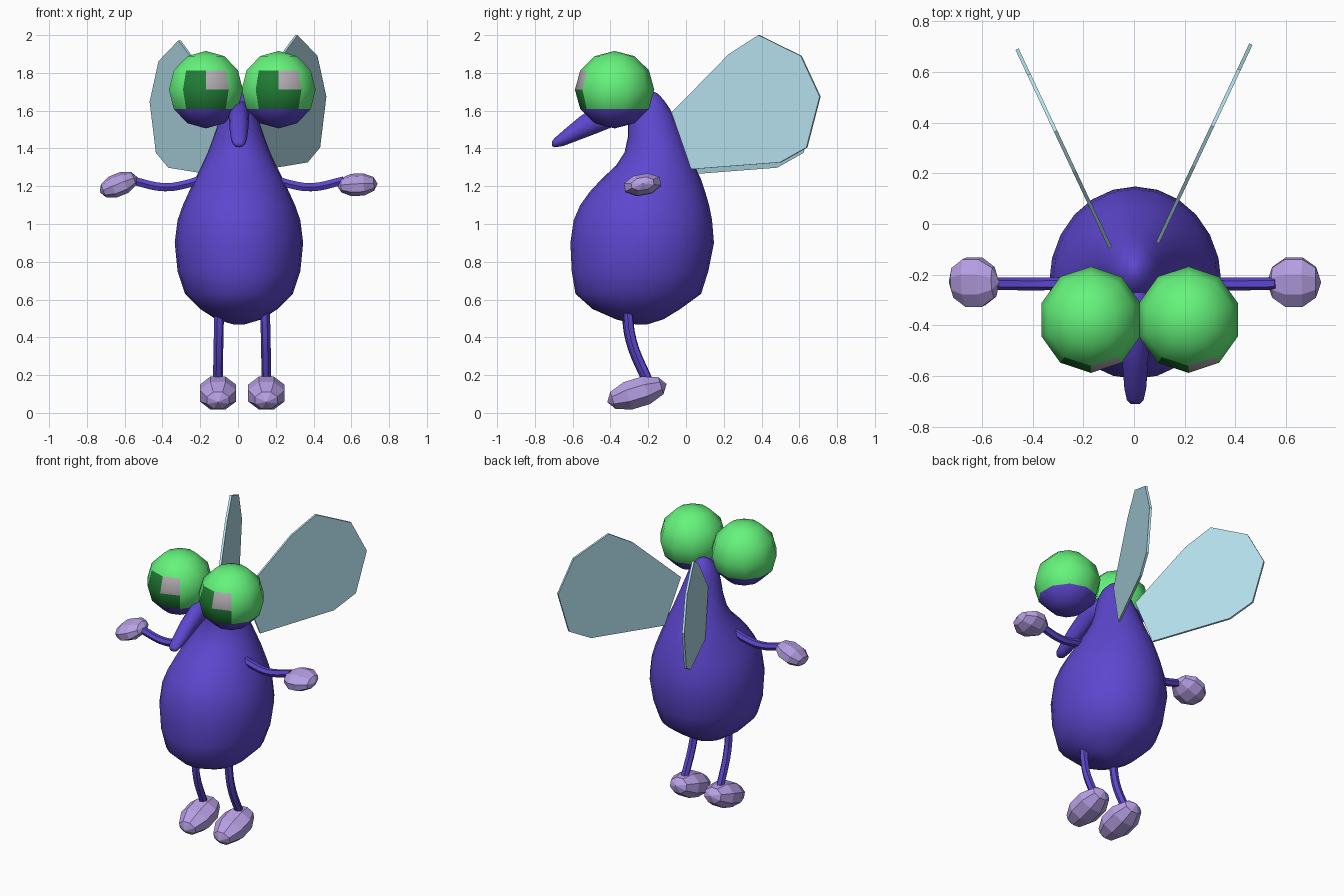
import bpy, bmesh
from math import sin, cos, pi, radians
from mathutils import Matrix, Vector, Euler

if "Cube" in bpy.data.objects:
    bpy.data.objects.remove(bpy.data.objects["Cube"])


def material(name, rgb):
    m = bpy.data.materials.new(name)
    m.diffuse_color = (*rgb, 1)
    m.use_nodes = True
    m.node_tree.nodes["Principled BSDF"].inputs["Base Color"].default_value = m.diffuse_color
    return m


PURPLE = material("purple", (0.11, 0.062, 0.62))
GREEN = material("green", (0.13, 0.9, 0.2))
DARK = material("dark_green", (0.015, 0.2, 0.035))
GREY = material("glint_grey", (0.45, 0.42, 0.45))
LILAC = material("lilac", (0.47, 0.35, 0.78))
SKY = material("pale_blue", (0.46, 0.75, 0.85))


def finish(name, bm, mats, smooth=False):
    bmesh.ops.recalc_face_normals(bm, faces=bm.faces[:])
    for f in bm.faces:
        f.smooth = smooth
    me = bpy.data.meshes.new(name)
    bm.to_mesh(me)
    bm.free()
    for m in mats:
        me.materials.append(m)
    ob = bpy.data.objects.new(name, me)
    bpy.context.collection.objects.link(ob)
    return ob


def loft(name, rings, mat):
    """Skin a list of vertex-position rings and close both ends."""
    bm = bmesh.new()
    vs = [[bm.verts.new(p) for p in ring] for ring in rings]
    n = len(vs[0])
    for a, b in zip(vs, vs[1:]):
        for i in range(n):
            j = (i + 1) % n
            bm.faces.new((a[i], a[j], b[j], b[i]))
    bm.faces.new(vs[0])
    bm.faces.new(vs[-1])
    return finish(name, bm, [mat], True)


# Pear-shaped body: z, front y, back y, half width
body = [(0.467, -0.26, -0.21, 0.025), (0.495, -0.37, -0.12, 0.12),
        (0.55, -0.495, -0.03, 0.205), (0.63, -0.585, 0.08, 0.285),
        (0.75, -0.605, 0.118, 0.325), (0.90, -0.612, 0.148, 0.34),
        (1.02, -0.595, 0.138, 0.325), (1.10, -0.56, 0.122, 0.297),
        (1.17, -0.51, 0.102, 0.265), (1.24, -0.445, 0.078, 0.232),
        (1.31, -0.37, 0.045, 0.197), (1.38, -0.325, 0.015, 0.165),
        (1.46, -0.308, -0.02, 0.135), (1.54, -0.308, -0.052, 0.108),
        (1.61, -0.295, -0.085, 0.085), (1.66, -0.265, -0.12, 0.06),
        (1.69, -0.225, -0.15, 0.03), (1.70, -0.20, -0.17, 0.01)]
loft("body", [[(0.005 + w * cos(2 * pi * i / 24),
                (f + b) / 2 + (b - f) / 2 * sin(2 * pi * i / 24), z)
               for i in range(24)] for z, f, b, w in body], PURPLE)

# Drooping nose: y, bottom z, top z, half width
nose = [(-0.25, 1.53, 1.65, 0.05), (-0.36, 1.525, 1.655, 0.055),
        (-0.46, 1.485, 1.635, 0.054), (-0.56, 1.447, 1.57, 0.05),
        (-0.65, 1.413, 1.495, 0.043), (-0.695, 1.406, 1.455, 0.033),
        (-0.71, 1.413, 1.437, 0.018)]
loft("nose", [[(0.005 + w * cos(2 * pi * i / 12), y,
                (lo + hi) / 2 + (hi - lo) / 2 * sin(2 * pi * i / 12))
               for i in range(12)] for y, lo, hi, w in nose], PURPLE)


# Eyes: ten-sided spheres, coloured face by face
def eye(name, x):
    bm = bmesh.new()
    bmesh.ops.create_uvsphere(bm, u_segments=10, v_segments=6, radius=1,
                              matrix=Matrix.Rotation(pi / 2, 4, 'Z'))
    # turn so that a vertex column points straight forward
    if not any(abs(v.co.x) < 1e-3 and v.co.y < -0.9 for v in bm.verts):
        bmesh.ops.rotate(bm, verts=bm.verts[:], cent=(0, 0, 0),
                         matrix=Matrix.Rotation(radians(18), 3, 'Z'))
    for f in bm.faces:
        c = f.calc_center_median()
        if c.z < -0.5:
            f.material_index = 3
        elif abs(c.z) < 0.5 and c.y < 0 and abs(c.x) < 0.4:
            f.material_index = 2 if c.x > 0 and c.z > 0 else 1
    bmesh.ops.scale(bm, vec=(0.206, 0.21, 0.205), verts=bm.verts[:])
    bmesh.ops.translate(bm, vec=(x, -0.378, 1.711), verts=bm.verts[:])
    finish(name, bm, [GREEN, DARK, GREY, PURPLE], True)


eye("left_eye", -0.17)
eye("right_eye", 0.215)

# Wings: thin angled plates, outline in y, z
outline = [(-0.074, 1.59), (0.23, 1.90), (0.386, 2.0), (0.61, 1.89),
           (0.71, 1.675), (0.64, 1.405), (0.50, 1.326), (0.03, 1.29)]


def wing(name, side, dy, dz):
    bm = bmesh.new()
    normal = Vector((0.9, -0.43 * side, 0)) * 0.007
    mid = [Vector((side * (0.095 + 0.47 * (y + 0.07)), y + dy, z + dz))
           for y, z in outline]
    a = [bm.verts.new(p - normal) for p in mid]
    b = [bm.verts.new(p + normal) for p in mid]
    bm.faces.new(a)
    bm.faces.new(b[::-1])
    for i in range(len(a)):
        j = (i + 1) % len(a)
        bm.faces.new((a[i], a[j], b[j], b[i]))
    finish(name, bm, [SKY])


wing("right_wing", 1, 0, 0)
wing("left_wing", -1, -0.02, -0.028)


# Arms and legs: bent tubes
def tube(name, pts, r):
    cu = bpy.data.curves.new(name, 'CURVE')
    cu.dimensions = '3D'
    cu.bevel_depth = r
    cu.bevel_resolution = 1
    cu.resolution_u = 5
    cu.use_fill_caps = True
    sp = cu.splines.new('BEZIER')
    sp.bezier_points.add(len(pts) - 1)
    for bp, p in zip(sp.bezier_points, pts):
        bp.co = p
        bp.handle_left_type = bp.handle_right_type = 'AUTO'
    cu.materials.append(PURPLE)
    ob = bpy.data.objects.new(name, cu)
    bpy.context.collection.objects.link(ob)
    bpy.ops.object.select_all(action='DESELECT')
    ob.select_set(True)
    bpy.context.view_layer.objects.active = ob
    bpy.ops.object.convert(target='MESH')
    bpy.ops.object.shade_smooth_by_angle(angle=radians(50))


# Hands and feet: faceted eight-sided pods, long axis along y or x
def pod(name, centre, size, rot, axis):
    bm = bmesh.new()
    bmesh.ops.create_uvsphere(bm, u_segments=8, v_segments=5, radius=1.04,
                              matrix=Matrix.Rotation(radians(22.5), 4, 'Z'))
    bmesh.ops.rotate(bm, verts=bm.verts[:], cent=(0, 0, 0),
                     matrix=Matrix.Rotation(pi / 2, 3, axis))
    m = (Matrix.Translation(centre)
         @ Euler([radians(a) for a in rot]).to_matrix().to_4x4()
         @ Matrix.Diagonal((*size, 1)))
    bmesh.ops.transform(bm, matrix=m, verts=bm.verts[:])
    finish(name, bm, [LILAC])


for side, label, hand_tilt in ((-1, "left", -22), (1, "right", 3)):
    tube(label + "_arm", [(side * 0.2, -0.235, 1.235), (side * 0.27, -0.235, 1.212),
                          (side * 0.39, -0.237, 1.195), (side * 0.56, -0.235, 1.23)], 0.025)
    pod(label + "_hand", (side * 0.632, -0.23, 1.208), (0.103, 0.105, 0.058),
        (10, -hand_tilt if side > 0 else hand_tilt, 0), 'Y')
    x = 0.022 + side * 0.125
    dy = 0.005 * side
    tube(label + "_leg", [(x - 0.004 * side, -0.315 + dy, 0.56), (x, -0.29 + dy, 0.38),
                          (x + 0.004 * side, -0.20 + dy, 0.16)], 0.026)
    pod(label + "_foot", (x + 0.003 * side, -0.26, 0.105), (0.105, 0.158, 0.083),
        (17, 0, 0), 'X')
